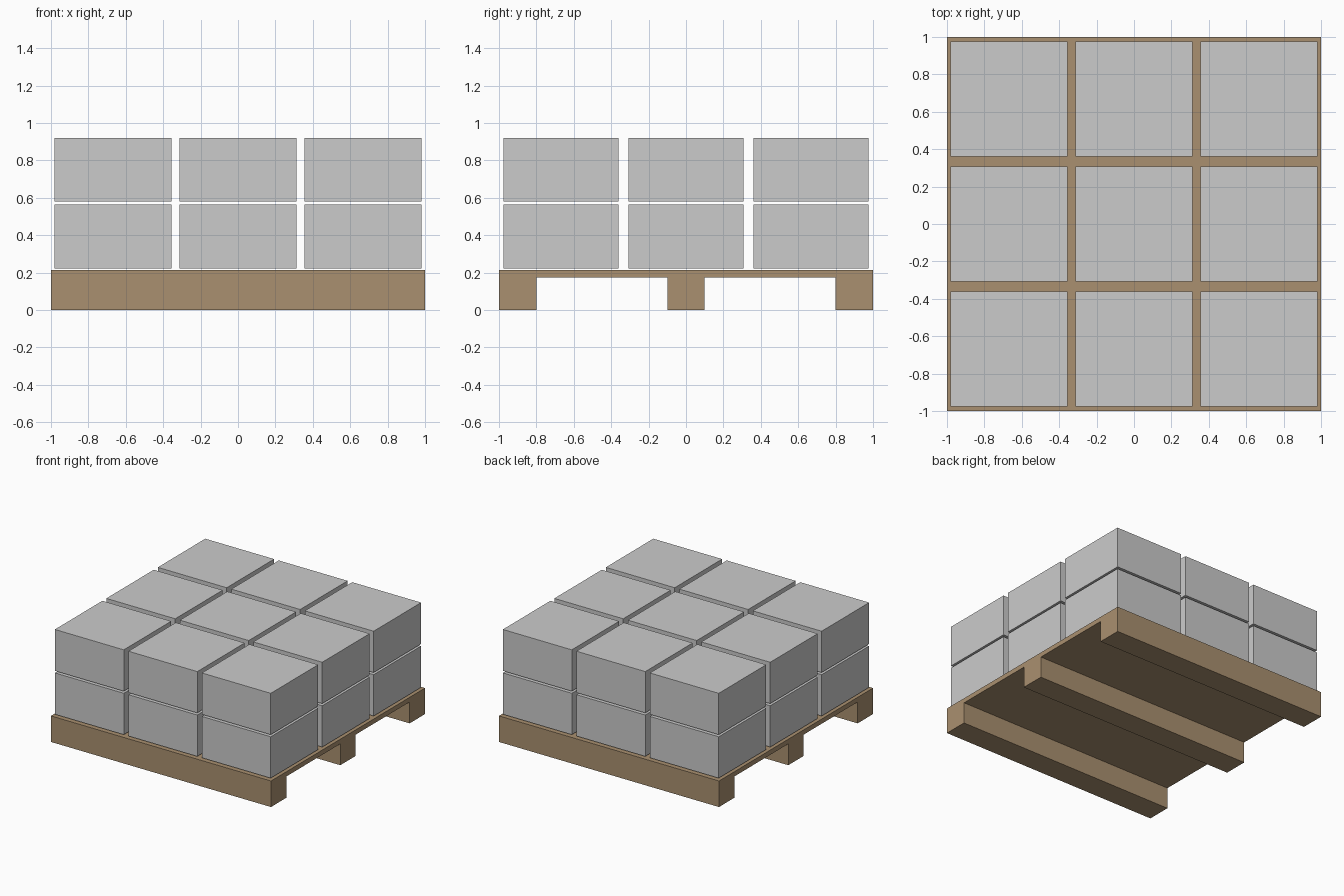
import bpy, bmesh
from mathutils import Vector

if "Cube" in bpy.data.objects:
    bpy.data.objects.remove(bpy.data.objects["Cube"])


def finish(bm, name):
    bmesh.ops.recalc_face_normals(bm, faces=bm.faces)
    mesh = bpy.data.meshes.new(name)
    bm.to_mesh(mesh)
    bm.free()
    obj = bpy.data.objects.new(name, mesh)
    bpy.context.collection.objects.link(obj)
    return obj


# Pallet: deck and three runners as one (y, z) profile extruded along x
DECK_LOW, DECK_TOP = 0.175, 0.214
profile = [(-1, DECK_TOP), (-1, 0), (-0.8, 0), (-0.8, DECK_LOW),
           (-0.1, DECK_LOW), (-0.1, 0), (0.1, 0), (0.1, DECK_LOW),
           (0.8, DECK_LOW), (0.8, 0), (1, 0), (1, DECK_TOP)]
bm = bmesh.new()
end = bm.faces.new([bm.verts.new((-1, y, z)) for y, z in profile])
ext = bmesh.ops.extrude_face_region(bm, geom=[end], use_keep_orig=True)
bmesh.ops.translate(bm, vec=(2, 0, 0),
                    verts=[g for g in ext["geom"] if isinstance(g, bmesh.types.BMVert)])
pallet = finish(bm, "pallet")

wood = bpy.data.materials.new("wood")
wood.diffuse_color = (0.40, 0.28, 0.16, 1)
wood.use_nodes = True
wood.node_tree.nodes["Principled BSDF"].inputs["Base Color"].default_value = wood.diffuse_color
pallet.data.materials.append(wood)

# Cartons: 3 x 3 grid in two layers, sharing one box mesh
SIZE = Vector((0.626, 0.616, 0.34))
PITCH = 0.668
bm = bmesh.new()
bmesh.ops.create_cube(bm, size=1)
bmesh.ops.scale(bm, vec=SIZE, verts=bm.verts)
carton = finish(bm, "carton")
mesh = carton.data
bpy.data.objects.remove(carton)

for layer, z in enumerate((0.393, 0.75)):
    for row in (-1, 0, 1):
        for col in (-1, 0, 1):
            box = bpy.data.objects.new(f"carton_{layer + 1}_{row + 2}_{col + 2}", mesh)
            box.location = (col * PITCH, row * PITCH, z)
            bpy.context.collection.objects.link(box)
